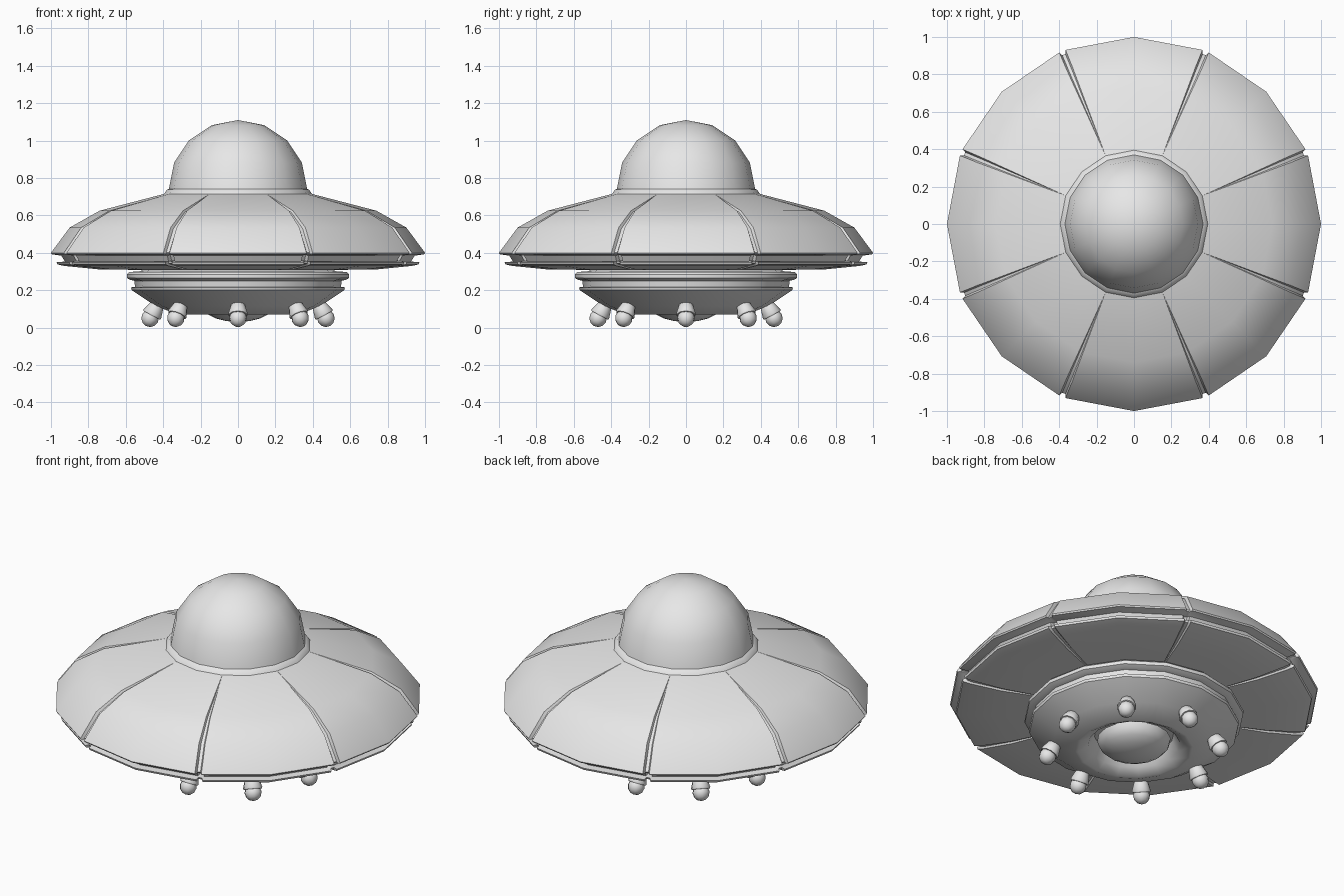
import bpy, bmesh, math
from mathutils import Vector, Matrix

cube = bpy.data.objects.get("Cube")
if cube:
    bpy.data.objects.remove(cube, do_unlink=True)

grey = bpy.data.materials.new("pale grey")
grey.use_nodes = True
grey.diffuse_color = (0.8, 0.8, 0.8, 1)
grey.node_tree.nodes["Principled BSDF"].inputs["Base Color"].default_value = (0.8, 0.8, 0.8, 1)


def finish(name, bm, angle=38):
    bmesh.ops.remove_doubles(bm, verts=bm.verts, dist=0.0004)
    bmesh.ops.recalc_face_normals(bm, faces=bm.faces)
    mesh = bpy.data.meshes.new(name)
    bm.to_mesh(mesh)
    bm.free()
    obj = bpy.data.objects.new(name, mesh)
    bpy.context.collection.objects.link(obj)
    mesh.materials.append(grey)
    bpy.ops.object.select_all(action='DESELECT')
    obj.select_set(True)
    bpy.context.view_layer.objects.active = obj
    bpy.ops.object.shade_smooth_by_angle(angle=math.radians(angle))
    return obj


def skin(bm, columns):
    """Bridge neighbouring columns of points all the way round."""
    cols = [[bm.verts.new(p) for p in col] for col in columns]
    for a, b in zip(cols, cols[1:] + cols[:1]):
        for i in range(len(a) - 1):
            bm.faces.new((a[i], b[i], b[i + 1], a[i + 1]))


def lathe(name, profile, sides=16, angle=38, matrix=None):
    bm = bmesh.new()
    skin(bm, [[Vector((r * math.cos(t), r * math.sin(t), z)) for r, z in profile]
              for t in (math.tau * k / sides for k in range(sides))])
    if matrix:
        bm.transform(matrix)
    return finish(name, bm, angle)


def dome_arc(radius, height, base, steps):
    return [(radius * math.cos(a), base + height * math.sin(a))
            for a in (math.pi / 2 * i / steps for i in range(steps + 1))]


# Saucer hull: every second column is split into a tapering panel groove
hull = [(0.36, 0.745), (0.38, 0.738), (0.395, 0.715), (0.74, 0.625), (0.90, 0.535),
        (1.0, 0.40), (0.995, 0.392), (0.945, 0.385), (0.925, 0.353), (0.97, 0.35),
        (0.965, 0.338), (0.93, 0.33), (0.75, 0.312), (0.5, 0.308)]
core = Vector((0.6, 0.45))


def hull_column(t, side=0.0, sunk=False):
    out, tangent = Vector((math.cos(t), math.sin(t), 0)), Vector((-math.sin(t), math.cos(t), 0))
    points = []
    for r, z in hull:
        fade = min(1, max(0, (r - 0.42) / 0.5))
        p = Vector((r, z))
        if sunk:
            p += (core - p).normalized() * 0.02 * fade
        points.append(out * p.x + tangent * side * fade + Vector((0, 0, p.y)))
    return points


columns = []
for k in range(16):
    t = math.tau * k / 16
    if k % 2:
        columns += [hull_column(t, -0.018), hull_column(t, -0.009, True),
                    hull_column(t, 0.009, True), hull_column(t, 0.018)]
    else:
        columns.append(hull_column(t))
bm = bmesh.new()
skin(bm, columns)
finish("saucer_hull", bm)

# Cockpit dome
lathe("cockpit_dome", dome_arc(0.37, 0.37, 0.74, 4))

# Underside pod with its two bands and the engine recess
lathe("underside_pod", [(0.5, 0.312), (0.53, 0.30), (0.58, 0.298), (0.594, 0.285), (0.594, 0.265),
                        (0.575, 0.255), (0.555, 0.25), (0.55, 0.218), (0.572, 0.215),
                        (0.568, 0.20), (0.44, 0.115), (0.32, 0.07), (0.305, 0.07),
                        (0.25, 0.10), (0.215, 0.16), (0, 0.16)])
lathe("engine_dome", [(r, -z) for r, z in dome_arc(0.2, 0.1, -0.13, 5)])

# Ring of eight tilted lamps
socket = [(0, 0.085), (0.032, 0.085), (0.038, 0.078), (0.053, 0.026), (0.05, 0.018), (0, 0.018)]
ball = [(0.047 * math.sin(a), 0.047 * math.cos(a)) for a in (math.pi * i / 6 for i in range(7))]
for k in range(8):
    place = (Matrix.Rotation(math.tau * k / 8, 4, 'Z') @ Matrix.Translation((0.47, 0, 0.05))
             @ Matrix.Rotation(math.radians(-28), 4, 'Y'))
    lathe(f"lamp_socket_{k + 1}", socket, 10, 40, place)
    lathe(f"lamp_bulb_{k + 1}", ball, 10, 60, place)
